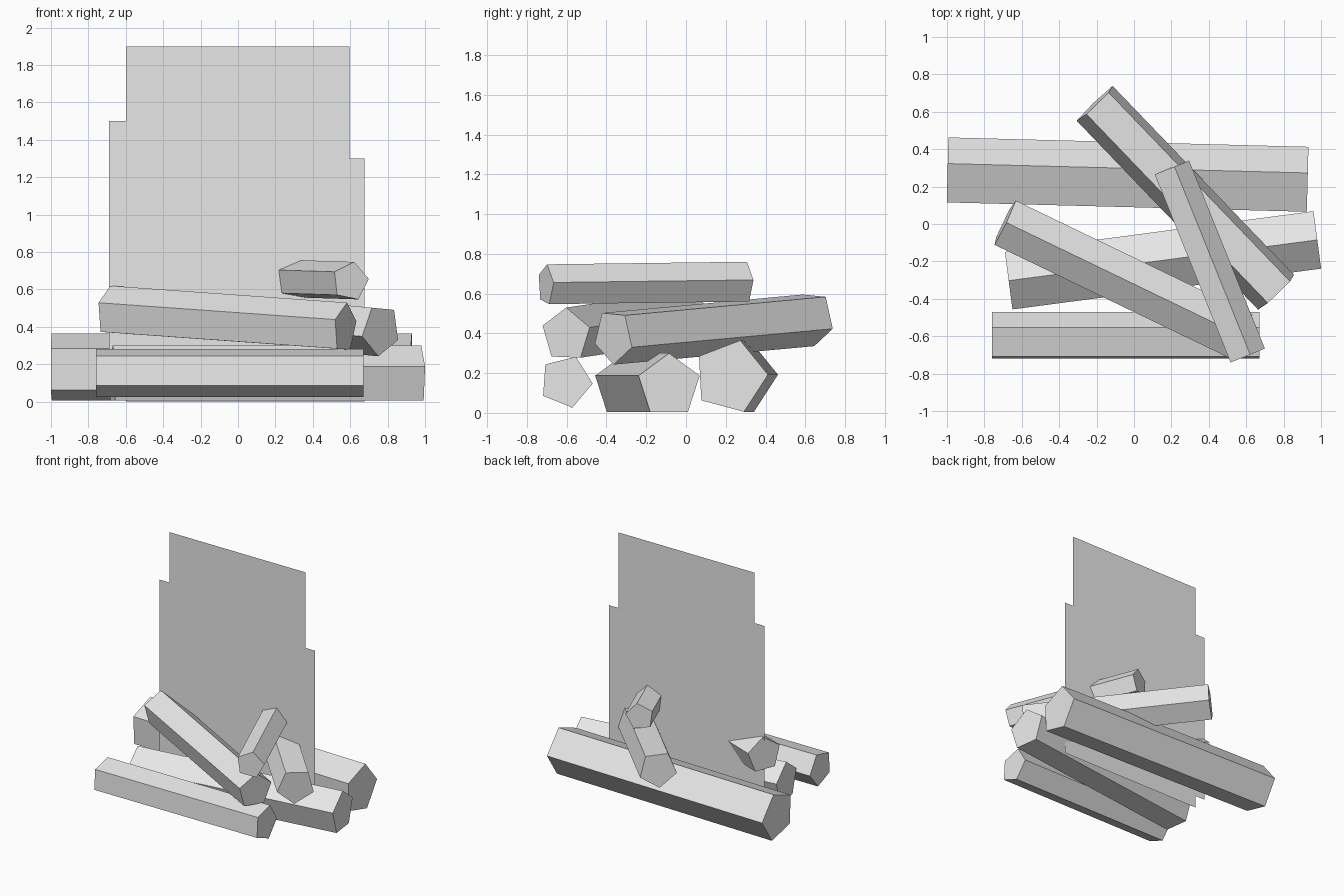
import bpy
import bmesh
import math
from mathutils import Vector

if "Cube" in bpy.data.objects:
    bpy.data.objects.remove(bpy.data.objects["Cube"])

grey = bpy.data.materials.new("plain_grey")
grey.diffuse_color = (0.8, 0.8, 0.8, 1.0)
grey.use_nodes = True
grey.node_tree.nodes["Principled BSDF"].inputs["Base Color"].default_value = grey.diffuse_color


def finish(name, bm):
    mesh = bpy.data.meshes.new(name)
    bm.to_mesh(mesh)
    bm.free()
    mesh.materials.append(grey)
    obj = bpy.data.objects.new(name, mesh)
    bpy.context.collection.objects.link(obj)
    return obj


def log(name, start, end, radius, angle, sides=5):
    """Flat-sided prism from start to end, one corner at the given roll angle."""
    a, b = Vector(start), Vector(end)
    out = (b - a).normalized()
    u = Vector((0, 0, 1)).cross(out).normalized()
    v = out.cross(u)
    bm = bmesh.new()
    rings = []
    for c in (a, b):
        ring = []
        for i in range(sides):
            t = math.radians(angle) + i * math.tau / sides
            ring.append(bm.verts.new(c + radius * (u * math.cos(t) + v * math.sin(t))))
        rings.append(ring)
    r0, r1 = rings
    for i in range(sides):
        j = (i + 1) % sides
        bm.faces.new((r0[i], r0[j], r1[j], r1[i]))
    bm.faces.new(list(reversed(r0)))
    bm.faces.new(r1)
    bmesh.ops.recalc_face_normals(bm, faces=bm.faces)
    return finish(name, bm)


# Bottom layer of logs
log("front_log", (-0.76, -0.604, 0.157), (0.67, -0.604, 0.157), 0.135, -4)
log("back_log", (-0.997, 0.274, 0.182), (0.928, 0.224, 0.182), 0.189, 3)
log("middle_log", (-0.67, -0.303, 0.137), (0.98, -0.085, 0.137), 0.163, 90)

# Leaning and stacked logs
log("left_leaning_log", (-0.692, 0.007, 0.482), (0.573, -0.603, 0.392), 0.138, 88)
log("right_leaning_log", (-0.206, 0.645, 0.476), (0.764, -0.365, 0.383), 0.141, -94)
log("top_log", (0.197, 0.30, 0.656), (0.602, -0.705, 0.643), 0.106, 7)

# Thin upright flame card with stepped shoulders
outline = [(-0.6, 0), (0.675, 0), (0.675, 1.3), (0.595, 1.3), (0.595, 1.9),
           (-0.6, 1.9), (-0.6, 1.5), (-0.69, 1.5), (-0.69, 0.1), (-0.6, 0.1)]
bm = bmesh.new()
bm.faces.new([bm.verts.new((x, 0, z)) for x, z in outline])
finish("flame_card", bm)
